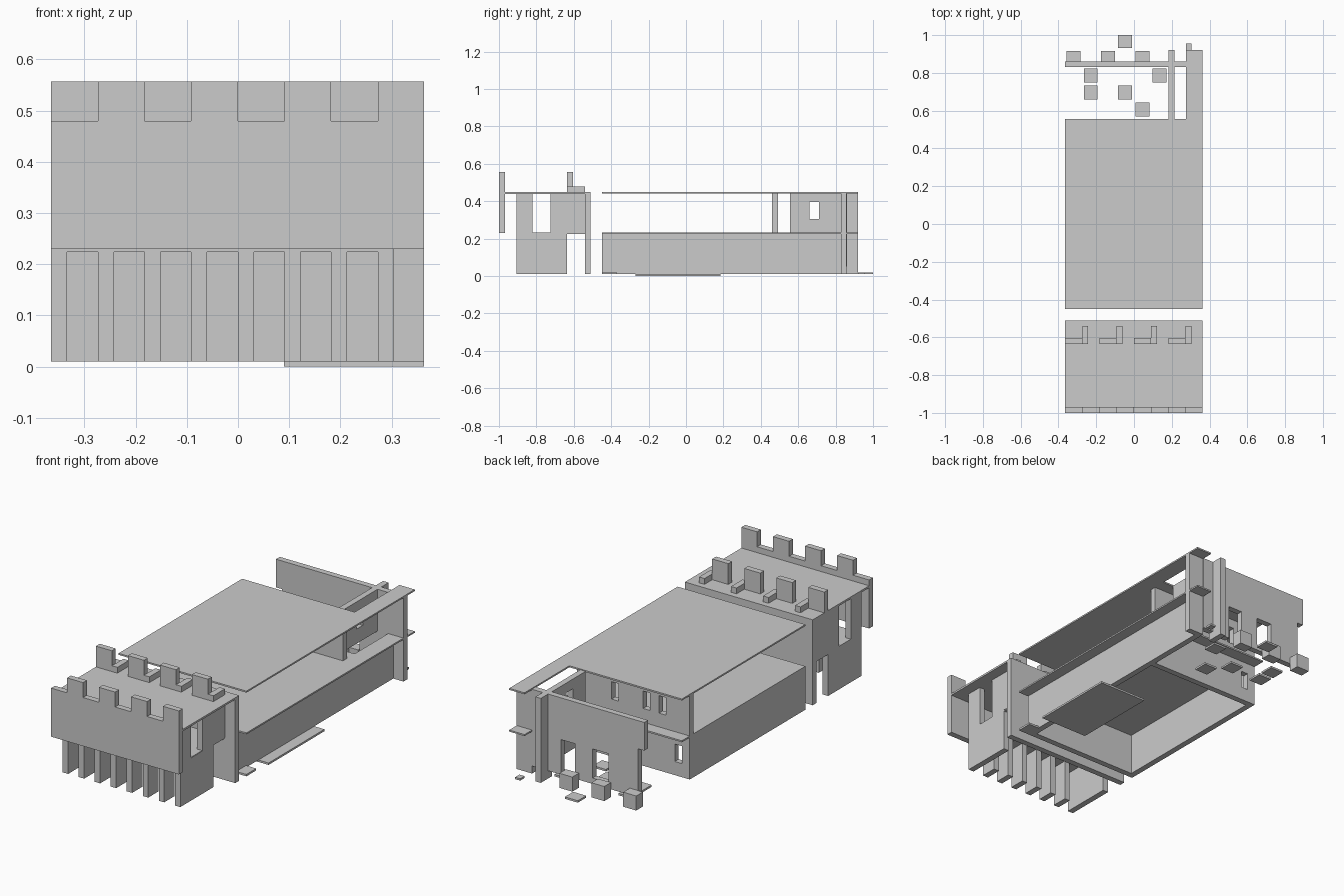
import bpy, bmesh, math
from mathutils import Vector

if "Cube" in bpy.data.objects:
    bpy.data.objects.remove(bpy.data.objects["Cube"])

stone = bpy.data.materials.new("light_grey_stone")
stone.diffuse_color = (0.6, 0.6, 0.6, 1)
stone.use_nodes = True
stone.node_tree.nodes["Principled BSDF"].inputs["Base Color"].default_value = stone.diffuse_color

L, R = -0.365, 0.363           # outer sides
T = 0.031                      # wall thickness
BASE, FLOOR, ROOF = 0.01, 0.23, 0.445
STEP = 0.0912                  # plan grid


def finish(name, bm):
    bmesh.ops.recalc_face_normals(bm, faces=bm.faces[:])
    mesh = bpy.data.meshes.new(name)
    bm.to_mesh(mesh)
    bm.free()
    mesh.materials.append(stone)
    ob = bpy.data.objects.new(name, mesh)
    bpy.context.collection.objects.link(ob)
    return ob


def panel(name, normal, at, u, v, holes=(), thick=T):
    """Flat panel of u x v extent at a position on the normal axis, with rectangular holes."""
    us = sorted({*u, *[h[0] for h in holes], *[h[1] for h in holes]})
    vs = sorted({*v, *[h[2] for h in holes], *[h[3] for h in holes]})
    place = {'x': lambda a, b: (at, a, b), 'y': lambda a, b: (a, at, b), 'z': lambda a, b: (a, b, at)}[normal]
    bm = bmesh.new()
    pts = {}

    def vert(a, b):
        if (a, b) not in pts:
            pts[a, b] = bm.verts.new(place(a, b))
        return pts[a, b]

    for a0, a1 in zip(us, us[1:]):
        for b0, b1 in zip(vs, vs[1:]):
            ca, cb = (a0 + a1) / 2, (b0 + b1) / 2
            if any(h[0] < ca < h[1] and h[2] < cb < h[3] for h in holes):
                continue
            bm.faces.new([vert(a0, b0), vert(a1, b0), vert(a1, b1), vert(a0, b1)])
    ext = bmesh.ops.extrude_face_region(bm, geom=bm.faces[:], use_keep_orig=True)
    shift = Vector([thick if c == normal else 0 for c in 'xyz'])
    bmesh.ops.translate(bm, vec=shift, verts=[g for g in ext['geom'] if isinstance(g, bmesh.types.BMVert)])
    bmesh.ops.dissolve_limit(bm, angle_limit=math.radians(1), verts=bm.verts[:], edges=bm.edges[:])
    return finish(name, bm)


def box(name, x, y, z):
    return panel(name, 'z', z[0], x, y, thick=z[1] - z[0])


# ---- Gatehouse ----
merlon_gaps = [(L + 2 * i * STEP, L + (2 * i + 1) * STEP, 0.48, 0.557) for i in range(4)]
panel("gate_parapet", 'y', -1.0, (L, R), (FLOOR, 0.557), merlon_gaps)
box("gate_roof", (L, R), (-1.0, -0.51), (0.44, 0.45))
box("gate_floor", (L, R - 0.06), (-0.905, -0.54), (0.224, 0.232))
panel("gate_back_wall", 'y', -0.541, (L, R), (BASE, ROOF))
side_holes = [(-0.82, -0.725, FLOOR, 0.44), (-0.635, -0.541, BASE, FLOOR)]
for name, x in (("gate_left_wall", L), ("gate_right_wall", 0.274)):
    panel(name, 'x', x, (-0.905, -0.541), (BASE, ROOF), side_holes)
# Row of short piers under the parapet
for i in range(1, 7):
    x = L + i * STEP
    box(f"gate_pier_{i}", (x, x + T), (-0.905, -0.82), (BASE, FLOOR))
# Rear merlons with low buttresses
for i in range(4):
    x = L + 2 * i * STEP
    box(f"rear_merlon_{i}", (x, x + STEP), (-0.635, -0.604), (0.45, 0.557))
    box(f"rear_buttress_{i}", (x + STEP, x + STEP + T), (-0.635, -0.541), (0.45, 0.48))

# ---- Hall ----
for name, z in (("hall_floor", 0.226), ("hall_roof", 0.441)):
    panel(name, 'z', z, (L, R), (-0.45, 0.92), [(L, 0.276, 0.555, 0.92)], thick=0.008)
panel("hall_left_wall", 'x', L, (-0.45, 0.49), (BASE, FLOOR))
panel("hall_right_wall", 'x', 0.274, (-0.45, 0.83), (BASE, FLOOR))
panel("hall_front_wall", 'y', -0.45, (L, 0.305), (BASE, FLOOR))
slits = [(-0.23, -0.19, 0.305, 0.395), (-0.14, -0.10, 0.305, 0.395),
         (0.04, 0.08, 0.305, 0.395), (-0.32, -0.28, 0.08, 0.17)]
panel("hall_back_wall", 'y', 0.46, (L, 0.276), (BASE, ROOF), slits)
box("ground_slab", (0.09, R), (-0.27, 0.185), (0.0, 0.01))
box("side_step", (0.305, R), (-0.45, -0.37), (BASE, 0.02))

# ---- Rear yard ----
panel("yard_side_wall", 'x', 0.183, (0.555, 0.92), (BASE, ROOF),
      [(0.66, 0.71, 0.305, 0.395), (0.555, 0.83, BASE, FLOOR)])
panel("corner_post", 'y', 0.828, (0.276, R), (BASE, ROOF))
panel("yard_back_wall", 'y', 0.83, (L, 0.276), (0.05, ROOF),
      [(L, -0.33, 0.05, 0.30), (-0.16, -0.07, 0.08, FLOOR), (0.03, 0.11, 0.05, FLOOR)])
box("rear_step", (0.276, 0.305), (0.92, 0.955), (BASE, 0.02))
# Blocks along the outside and flat stones in the yard
S = 0.074
for i, x in enumerate((-0.357, -0.175, 0.007)):
    box(f"outer_block_{i}", (x, x + S), (0.861, 0.915), (BASE, 0.085))
stones = [(-0.084, 0.932, 0.068), (-0.266, 0.75, S), (0.099, 0.75, S),
          (-0.266, 0.659, S), (-0.084, 0.659, S), (0.007, 0.568, S)]
for i, (x, y, d) in enumerate(stones):
    box(f"yard_stone_{i}", (x, x + S), (y, y + d), (BASE, 0.02))
